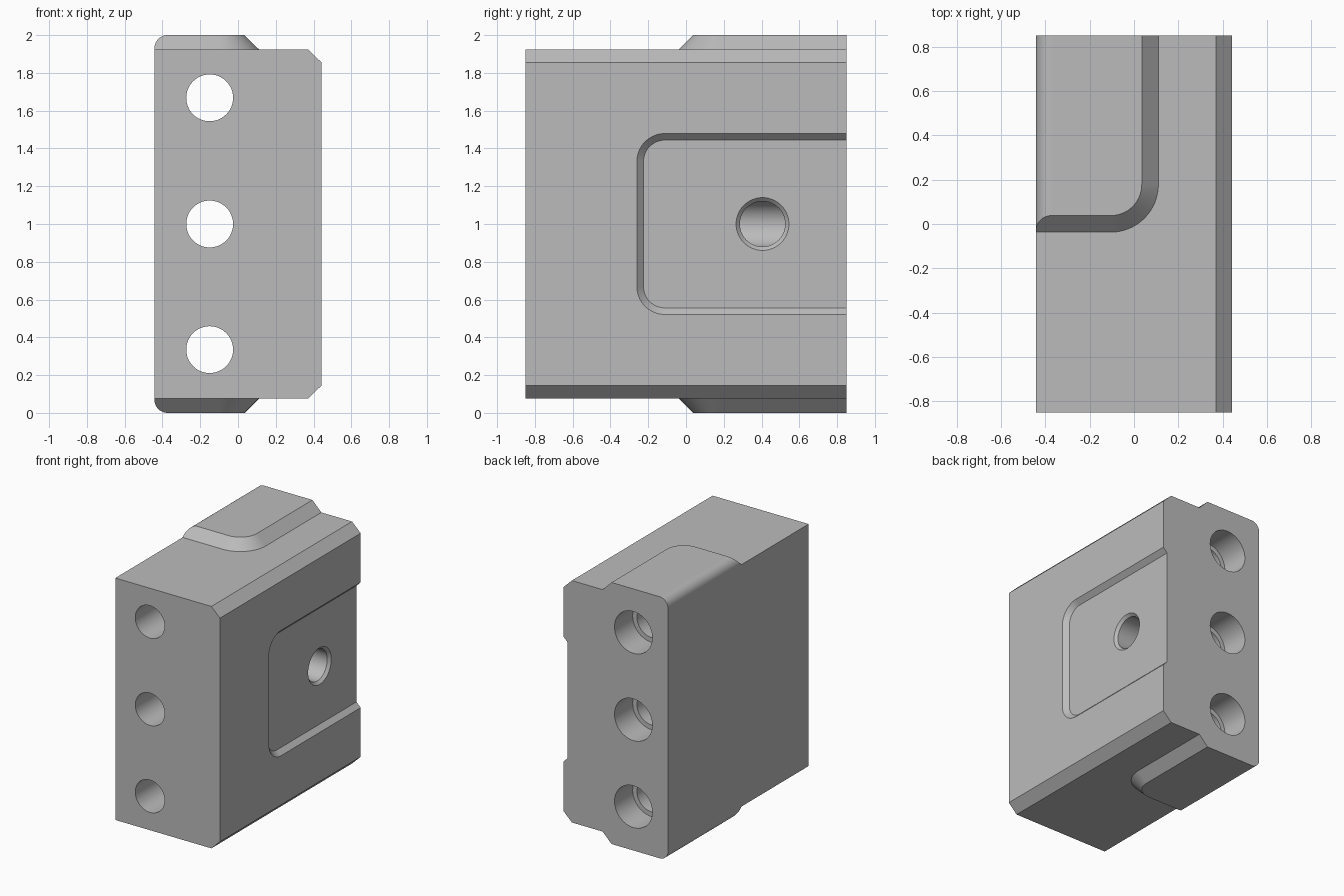
import bpy
import bmesh
from math import cos, sin, pi
from mathutils import Matrix, Vector

cube = bpy.data.objects.get("Cube")
if cube:
    bpy.data.objects.remove(cube)

HALF_X, HALF_Y, HEIGHT = 0.4425, 0.85, 2.0
MID = HEIGHT / 2

steel = bpy.data.materials.new("plain grey")
steel.use_nodes = True
GREY = (0.5, 0.5, 0.5, 1)
steel.diffuse_color = GREY
steel.node_tree.nodes["Principled BSDF"].inputs["Base Color"].default_value = GREY


def arc(u, v, r, start, end, steps=16):
    angles = [start + (end - start) * i / steps for i in range(steps + 1)]
    return [(u + r * cos(a), v + r * sin(a)) for a in angles]


def loft(name, loops):
    """Closed solid through matching loops of points."""
    bm = bmesh.new()
    rings = [[bm.verts.new(p) for p in loop] for loop in loops]
    n = len(rings[0])
    for a, b in zip(rings, rings[1:]):
        for i in range(n):
            j = (i + 1) % n
            bm.faces.new((a[i], a[j], b[j], b[i]))
    bm.faces.new(rings[0][::-1])
    bm.faces.new(rings[-1])
    bmesh.ops.recalc_face_normals(bm, faces=bm.faces)
    mesh = bpy.data.meshes.new(name)
    bm.to_mesh(mesh)
    bm.free()
    mesh.materials.append(steel)
    ob = bpy.data.objects.new(name, mesh)
    bpy.context.collection.objects.link(ob)
    return ob


def prism_y(name, profile, half):
    return loft(name, [[(x, y, z) for x, z in profile] for y in (-half, half)])


def turned(name, start, axis, stations):
    """Round cutter: stations are (distance along axis, radius)."""
    turn = Vector((0, 0, 1)).rotation_difference(Vector(axis)).to_matrix().to_4x4()
    place = Matrix.Translation(start) @ turn
    circle = arc(0, 0, 1, 0, 2 * pi, 48)[:-1]
    return loft(name, [[place @ Vector((r * u, r * v, d)) for u, v in circle]
                       for d, r in stations])


def combine(target, tool, operation):
    mod = target.modifiers.new(operation.lower(), "BOOLEAN")
    mod.object, mod.operation, mod.solver = tool, operation, "EXACT"
    bpy.context.view_layer.update()
    graph = bpy.context.evaluated_depsgraph_get()
    result = bpy.data.meshes.new_from_object(target.evaluated_get(graph))
    target.modifiers.clear()
    target.data = result
    bpy.data.objects.remove(tool)


# Core block with chamfered long edges, oversize until trimmed
side = [(0.37, 0.925), (HALF_X, 0.855)]
core = [(-0.6, 0.925)] + side
core += [(x, -z) for x, z in reversed(core)]
block = prism_y("clamp_block", [(x, z + MID) for x, z in core], 1.0)


# Raised pads on top and bottom, sloped on two sides
def pad_outline(grow):
    corner = arc(-0.105, 0.178, 0.14 + grow, -pi / 2, 0)
    return [(-0.7, 1.1), (-0.7, 0.038 - grow)] + corner + [(0.035 + grow, 1.1)]


for name, sign in (("top_pad", 1), ("bottom_pad", -1)):
    pad = loft(name, [[(x, y, MID + sign * (1 - g)) for x, y in pad_outline(g)]
                      for g in (0.12, -0.1)])
    combine(block, pad, "UNION")

# Trim to the outer envelope, which rounds the left pad edges
R = 0.07
envelope = [(0.7, 0), (0.7, HEIGHT)]
envelope += arc(-HALF_X + R, HEIGHT - R, R, pi / 2, pi)
envelope += arc(-HALF_X + R, R, R, pi, 1.5 * pi)
combine(block, prism_y("envelope", envelope, HALF_Y), "INTERSECT")


# Shallow sloped pocket, open at the back
def pocket_outline(grow):
    r = 0.113 + grow
    low = arc(-0.112, MID - 0.331, r, 1.5 * pi, pi)
    high = arc(-0.112, MID + 0.331, r, pi, pi / 2)
    return [(1.2, MID - 0.444 - grow)] + low + high + [(1.2, MID + 0.444 + grow)]


FLOOR = HALF_X - 0.035
pocket = loft("pocket", [[(FLOOR + g, y, z) for y, z in pocket_outline(g)]
                         for g in (0, 0.1)])
combine(block, pocket, "DIFFERENCE")

# Three long holes, counterbored from the back
for z in (0.335, 1.0, 1.668):
    hole = turned("long_hole", (-0.15, 1.0, z), (0, -1, 0),
                  [(0, 0.16), (0.37, 0.16), (0.37, 0.124), (2, 0.124)])
    combine(block, hole, "DIFFERENCE")

# Chamfered cross hole from the pocket into the middle long hole
cross = turned("cross_hole", (FLOOR + 0.02, 0.405, MID), (-1, 0, 0),
               [(0, 0.16), (0.04, 0.12), (FLOOR + 0.17, 0.12)])
combine(block, cross, "DIFFERENCE")

# Smooth the curved faces, keep the edges sharp
bpy.ops.object.select_all(action="DESELECT")
block.select_set(True)
bpy.context.view_layer.objects.active = block
bpy.ops.object.shade_smooth_by_angle(angle=pi / 6)
weighted = block.modifiers.new("weighted_normals", "WEIGHTED_NORMAL")
weighted.keep_sharp = True
